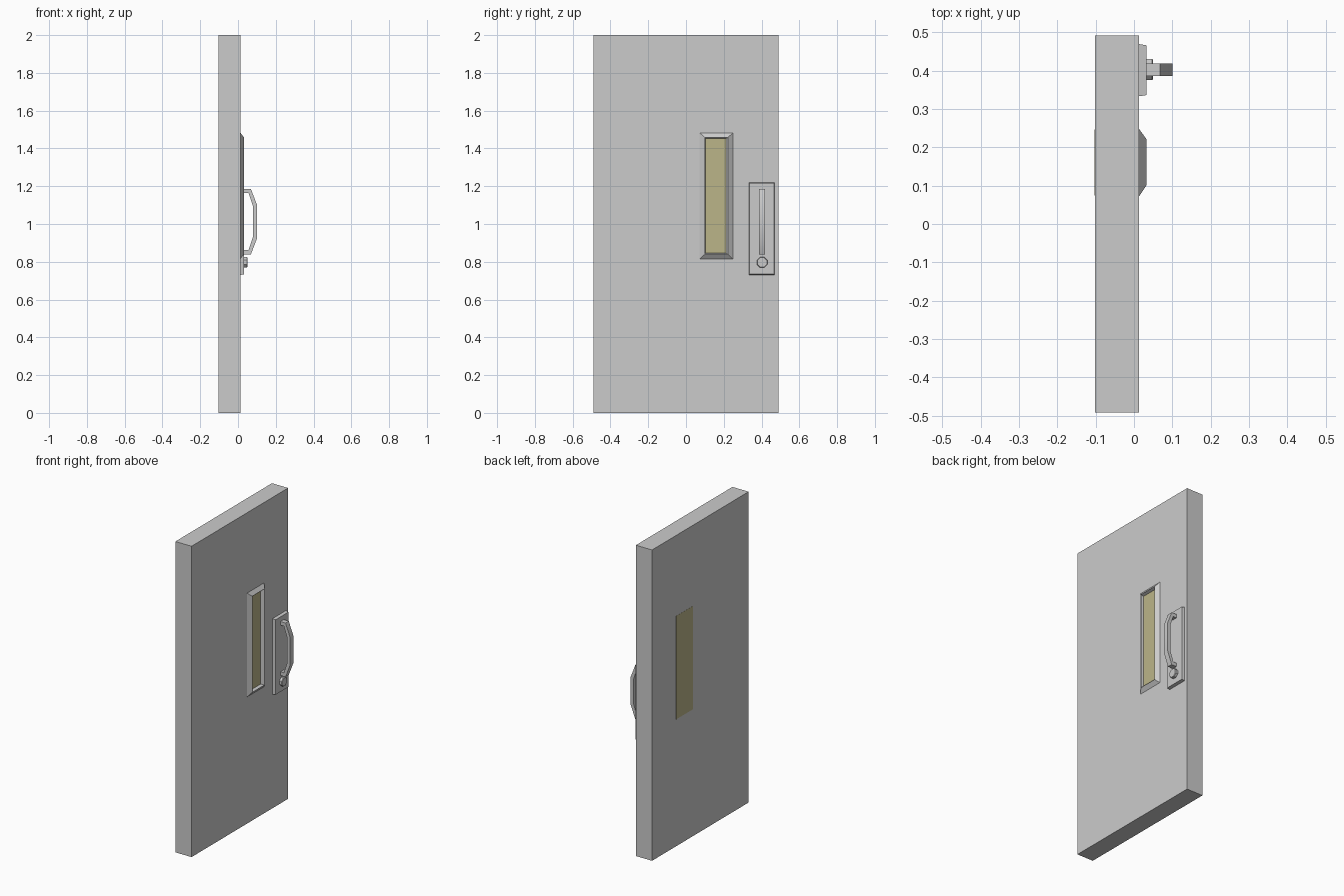
import bpy, bmesh, math

if "Cube" in bpy.data.objects:
    bpy.data.objects.remove(bpy.data.objects["Cube"])

FACE = 0.013          # x of the door's front surface


def make(name, bm):
    bmesh.ops.recalc_face_normals(bm, faces=bm.faces)
    me = bpy.data.meshes.new(name)
    bm.to_mesh(me)
    bm.free()
    ob = bpy.data.objects.new(name, me)
    bpy.context.collection.objects.link(ob)
    return ob


def rect(x, y0, y1, z0, z1):
    return [(x, y0, z0), (x, y1, z0), (x, y1, z1), (x, y0, z1)]


def loft(name, rings, caps=True):
    """Skin a list of equal-length closed rings."""
    bm = bmesh.new()
    rows = [[bm.verts.new(p) for p in r] for r in rings]
    n = len(rows[0])
    for a, b in zip(rows, rows[1:]):
        for i in range(n):
            j = (i + 1) % n
            bm.faces.new((a[i], a[j], b[j], b[i]))
    if caps:
        bm.faces.new(rows[0][::-1])
        bm.faces.new(rows[-1])
    return make(name, bm)


# Door slab
loft("door_panel", [rect(x, -0.491, 0.491, 0, 2) for x in (-0.102, FACE)])

# Tinted window running through the door
glass = loft("window_glass", [rect(x, 0.074, 0.246, 0.817, 1.481)
                              for x in (-0.103, FACE + 0.001)])
mat = bpy.data.materials.new("tinted_glass")
mat.diffuse_color = (0.5, 0.46, 0.25, 1)
mat.use_nodes = True
mat.node_tree.nodes["Principled BSDF"].inputs["Base Color"].default_value = mat.diffuse_color
glass.data.materials.append(mat)

# Mitred window frame: outer edge, ridge, inner edge
loft("window_frame", [rect(FACE, 0.072, 0.248, 0.815, 1.483),
                      rect(0.032, 0.100, 0.222, 0.840, 1.458),
                      rect(FACE, 0.103, 0.210, 0.846, 1.452)], caps=False)

# Handle back plate, slightly tapered
loft("handle_plate", [rect(FACE, 0.333, 0.469, 0.730, 1.220),
                      rect(0.032, 0.336, 0.466, 0.734, 1.216)])


# Octagonal lock cylinder with a small chamfer
def octagon(x, r):
    return [(x, 0.403 + r * math.cos(a), 0.797 + r * math.sin(a))
            for a in (math.pi / 8 + i * math.pi / 4 for i in range(8))]


loft("lock_cylinder", [octagon(0.030, 0.030), octagon(0.047, 0.030), octagon(0.050, 0.027)])

# Pull handle: (outer, inner) pairs in x, z for the upper half, mirrored below
MID = 1.0125
half = [((0.030, 1.186), (0.030, 1.163)),
        ((0.068, 1.186), (0.056, 1.163)),
        ((0.100, 1.103), (0.079, 1.095))]
path = half + [tuple((x, 2 * MID - z) for x, z in p) for p in reversed(half)]
rings = [[(o[0], 0.386, o[1]), (o[0], 0.419, o[1]),
          (i[0], 0.419, i[1]), (i[0], 0.386, i[1])] for o, i in path]
handle = loft("pull_handle", rings)
bpy.context.view_layer.objects.active = handle
handle.select_set(True)
bpy.ops.object.shade_smooth_by_angle(angle=math.radians(35))
